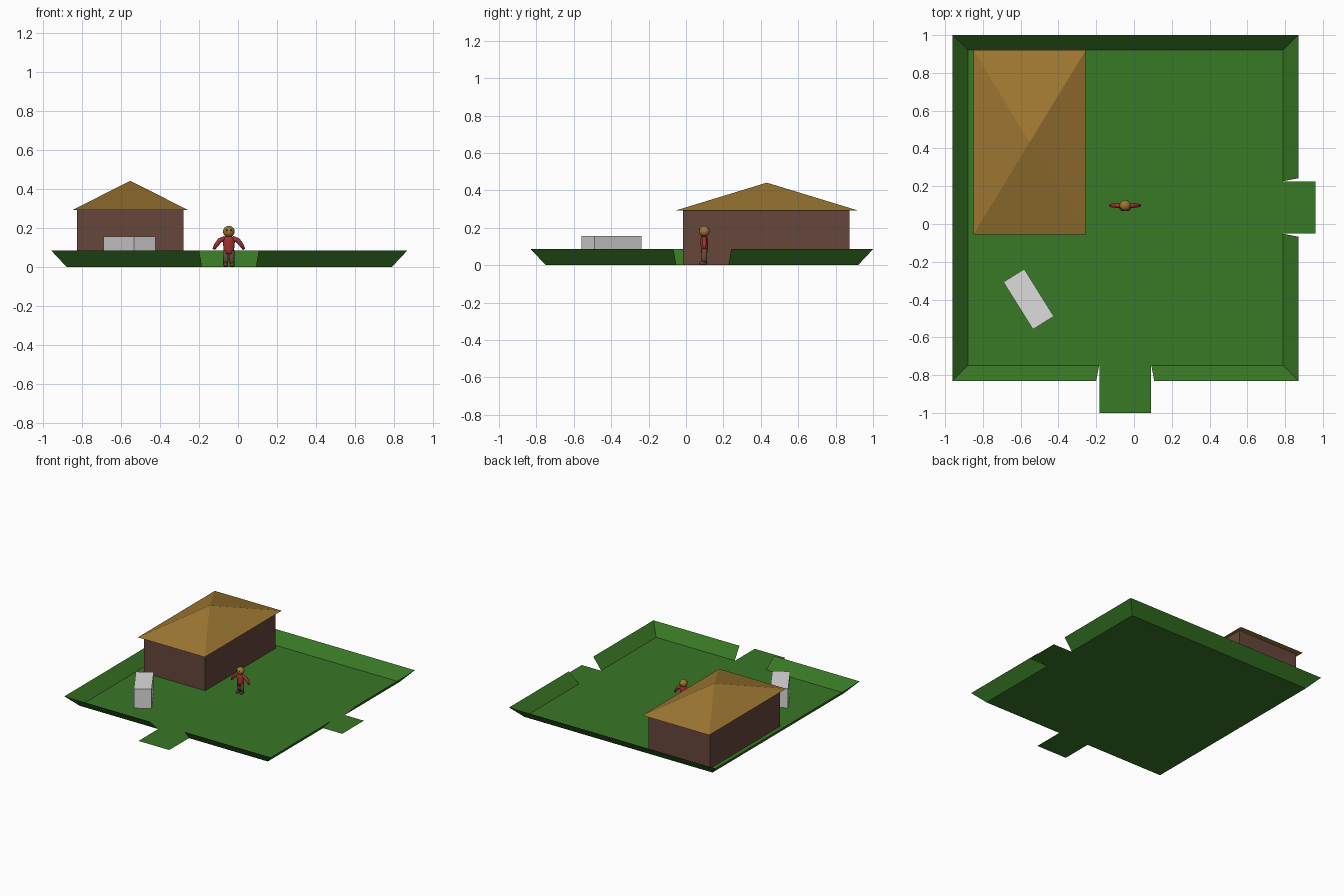
import bpy, bmesh, math
from mathutils import Vector, Matrix

if "Cube" in bpy.data.objects:
    bpy.data.objects.remove(bpy.data.objects["Cube"])


def material(name, rgb):
    m = bpy.data.materials.new(name)
    lin = [((c / 255 + 0.055) / 1.055) ** 2.4 for c in rgb]
    m.diffuse_color = (*lin, 1)
    m.use_nodes = True
    m.node_tree.nodes["Principled BSDF"].inputs["Base Color"].default_value = m.diffuse_color
    return m


GREEN = material("grass green", (57, 120, 38))
WALL = material("wall brown", (102, 70, 58))
THATCH = material("golden brown", (158, 119, 50))
GREY = material("light grey", (220, 220, 220))
RED = material("shirt red", (160, 50, 48))
DARK = material("dark eyes", (30, 22, 18))


def finish(name, bm, mat, smooth=False, recalc=True):
    if recalc:
        bmesh.ops.recalc_face_normals(bm, faces=bm.faces[:])
    me = bpy.data.meshes.new(name)
    for f in bm.faces:
        f.smooth = smooth
    bm.to_mesh(me)
    bm.free()
    me.materials.append(mat)
    ob = bpy.data.objects.new(name, me)
    bpy.context.collection.objects.link(ob)
    return ob


def quad(bm, *pts):
    bm.faces.new([bm.verts.new(p) for p in pts])


# Ground tray: flat floor, two flat paths and flared banks with gaps
X0, X1, Y0, Y1, F, H = -0.88, 0.79, -0.75, 0.92, 0.08, 0.085
bm = bmesh.new()
quad(bm, (X0, Y0, 0), (X1, Y0, 0), (X1, Y1, 0), (X0, Y1, 0))
quad(bm, (-0.183, -1, 0), (0.09, -1, 0), (0.09, Y0, 0), (-0.183, Y0, 0))
quad(bm, (X1, -0.05, 0), (0.96, -0.05, 0), (0.96, 0.225, 0), (X1, 0.225, 0))
finish("ground", bm, GREEN, recalc=False)

bm = bmesh.new()
G = 0.015  # how much each gap widens at the top
for s0, s1, t0, t1 in ((X0, -0.185, X0 - F, -0.185 - G), (0.092, X1, 0.092 + G, X1 + F)):
    quad(bm, (s0, Y0, 0), (t0, Y0 - F, H), (t1, Y0 - F, H), (s1, Y0, 0))
for s0, s1, t0, t1 in ((Y0, -0.052, Y0 - F, -0.052 - G), (0.227, Y1, 0.227 + G, Y1 + F)):
    quad(bm, (X1, s0, 0), (X1 + F, t0, H), (X1 + F, t1, H), (X1, s1, 0))
quad(bm, (X0, Y1, 0), (X1, Y1, 0), (X1 + F, Y1 + F, H), (X0 - F, Y1 + F, H))
quad(bm, (X0, Y0, 0), (X0, Y1, 0), (X0 - F, Y1 + F, H), (X0 - F, Y0 - F, H))
finish("bank", bm, GREEN, recalc=False)


# Boxes standing on the floor, without hidden bottoms
def box(name, centre, size, angle, mat):
    bm = bmesh.new()
    bmesh.ops.create_cube(bm, size=1)
    bmesh.ops.delete(bm, geom=[f for f in bm.faces if f.normal.z < -0.5], context='FACES')
    m = Matrix.Translation((*centre, size[2] / 2)) @ Matrix.Rotation(angle, 4, 'Z')
    bmesh.ops.transform(bm, matrix=m @ Matrix.Diagonal((*size, 1)), verts=bm.verts[:])
    finish(name, bm, mat, recalc=False)


box("house_walls", (-0.553, 0.43), (0.545, 0.89, 0.291), 0, WALL)
box("crate", (-0.558, -0.398), (0.13, 0.295, 0.155), math.radians(32), GREY)

# Pyramid roof with overhanging eaves
bm = bmesh.new()
base = [bm.verts.new((-0.553 + a * 0.297, 0.432 + b * 0.488, 0.292))
        for a, b in ((-1, -1), (1, -1), (1, 1), (-1, 1))]
tip = bm.verts.new((-0.553, 0.432, 0.441))
bm.faces.new(base)
for i in range(4):
    bm.faces.new((base[i], base[(i + 1) % 4], tip))
finish("roof", bm, THATCH)

# Standing figure
CX, CY = -0.047, 0.098


def limb(name, path, mat, depth=1.0, n=14):
    """Round tube through (x, z, radius) points in the figure's plane."""
    bm = bmesh.new()
    rings = []
    for i, (x, z, r) in enumerate(path):
        a, b = path[max(i - 1, 0)], path[min(i + 1, len(path) - 1)]
        t = Vector((b[0] - a[0], 0, b[1] - a[1])).normalized()
        side = t.cross(Vector((0, 1, 0)))
        ring = []
        for k in range(n):
            ang = 2 * math.pi * k / n
            p = Vector((CX + x, CY, z)) + side * r * math.cos(ang)
            p.y += r * depth * math.sin(ang)
            ring.append(bm.verts.new(p))
        rings.append(ring)
    for p, q in zip(rings, rings[1:]):
        for k in range(n):
            bm.faces.new((p[k], p[(k + 1) % n], q[(k + 1) % n], q[k]))
    bm.faces.new(rings[0])
    bm.faces.new(rings[-1])
    finish(name, bm, mat, smooth=True)


def ball(name, centre, scale, mat, seg=16):
    bm = bmesh.new()
    bmesh.ops.create_uvsphere(bm, u_segments=seg, v_segments=seg // 2 + 2, radius=1)
    m = Matrix.Translation(centre) @ Matrix.Diagonal((*scale, 1))
    bmesh.ops.transform(bm, matrix=m, verts=bm.verts[:])
    finish(name, bm, mat, smooth=True)


limb("torso", [(0, 0.065, 0.026), (0, 0.09, 0.027), (0, 0.13, 0.031),
               (0, 0.148, 0.027), (0, 0.16, 0.012)], RED, 0.7)
for s, side in ((-1, "left"), (1, "right")):
    limb(side + "_arm", [(s * 0.018, 0.148, 0.012), (s * 0.046, 0.136, 0.013),
                         (s * 0.065, 0.112, 0.011), (s * 0.078, 0.09, 0.007)], RED)
    limb(side + "_leg", [(s * 0.014, 0.085, 0.014), (s * 0.015, 0.04, 0.014),
                         (s * 0.017, 0.014, 0.012)], WALL, 1.1)
    ball(side + "_foot", (CX + s * 0.017, CY - 0.006, 0.011), (0.013, 0.022, 0.011), WALL)
    ball(side + "_eye", (CX + s * 0.011, CY - 0.026, 0.188), (0.004, 0.003, 0.004), DARK, 8)
ball("head", (CX, CY, 0.181), (0.03, 0.029, 0.029), THATCH, 20)
